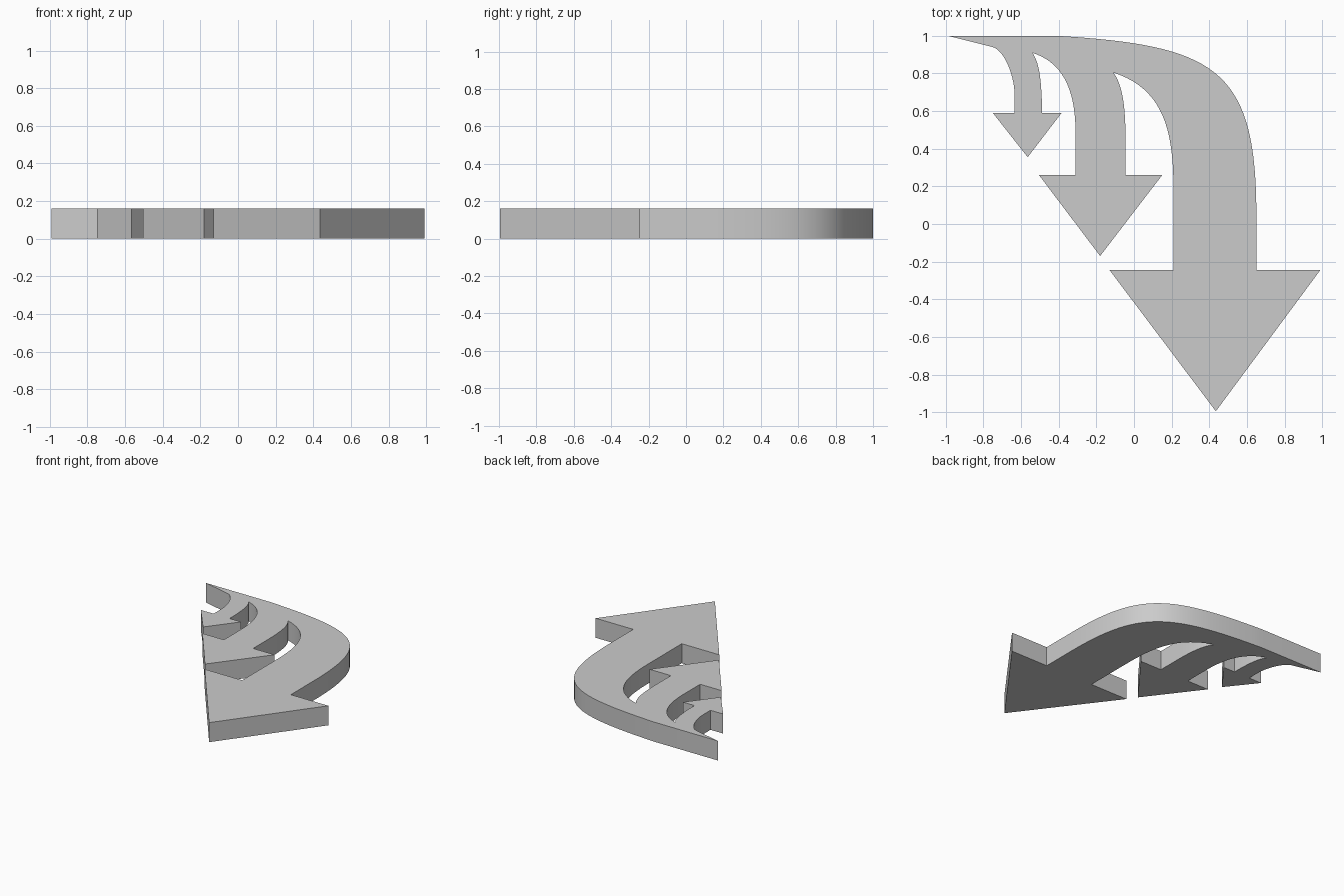
import bpy, bmesh
from mathutils import Vector
from mathutils.geometry import interpolate_bezier

if "Cube" in bpy.data.objects:
    bpy.data.objects.remove(bpy.data.objects["Cube"])

THICKNESS = 0.16
STEPS = 20
outline = []


def line(*pts):
    outline.extend(Vector(p) for p in pts)


def curve(h1, h2, end, steps=STEPS):
    # bezier from the last outline point to end
    pts = interpolate_bezier(outline[-1], Vector(h1), Vector(h2), Vector(end), steps + 1)
    outline.extend(pts[1:])


def head(right, tip, left, base_y, shaft_left):
    # triangular arrow head, ending at the left side of its shaft
    line((right, base_y), tip, (left, base_y), (shaft_left, base_y))


# Long sweeping outer edge
line((-0.99, 1.0), (-0.41, 1.0))
curve((0.42, 0.95), (0.64, 0.83), (0.65, 0.10), 32)

# Large arrow
line((0.65, -0.245))
head(0.99, (0.435, -0.995), -0.13, -0.245, 0.21)
line((0.21, 0.18))
curve((0.21, 0.50), (0.157, 0.718), (-0.11, 0.805))

# Medium arrow
curve((-0.06, 0.74), (-0.045, 0.62), (-0.045, 0.45))
line((-0.045, 0.26))
head(0.15, (-0.18, -0.17), -0.505, 0.26, -0.31)
line((-0.31, 0.47))
curve((-0.31, 0.70), (-0.367, 0.853), (-0.54, 0.91))

# Small arrow
curve((-0.505, 0.86), (-0.495, 0.78), (-0.49, 0.66))
line((-0.49, 0.59))
head(-0.385, (-0.565, 0.355), -0.75, 0.59, -0.635)
line((-0.635, 0.69))
curve((-0.635, 0.78), (-0.685, 0.92), (-0.75, 0.94))

# Extrude the outline into a flat plate
bm = bmesh.new()
face = bm.faces.new([bm.verts.new((p.x, p.y, 0)) for p in outline])
ext = bmesh.ops.extrude_face_region(bm, geom=[face], use_keep_orig=True)
top = [g for g in ext["geom"] if isinstance(g, bmesh.types.BMVert)]
bmesh.ops.translate(bm, vec=(0, 0, THICKNESS), verts=top)
bmesh.ops.recalc_face_normals(bm, faces=bm.faces)
mesh = bpy.data.meshes.new("branching_arrows")
bm.to_mesh(mesh)
bm.free()

obj = bpy.data.objects.new("branching_arrows", mesh)
bpy.context.collection.objects.link(obj)
bpy.context.view_layer.objects.active = obj
obj.select_set(True)
bpy.ops.object.shade_smooth_by_angle(angle=0.52)
